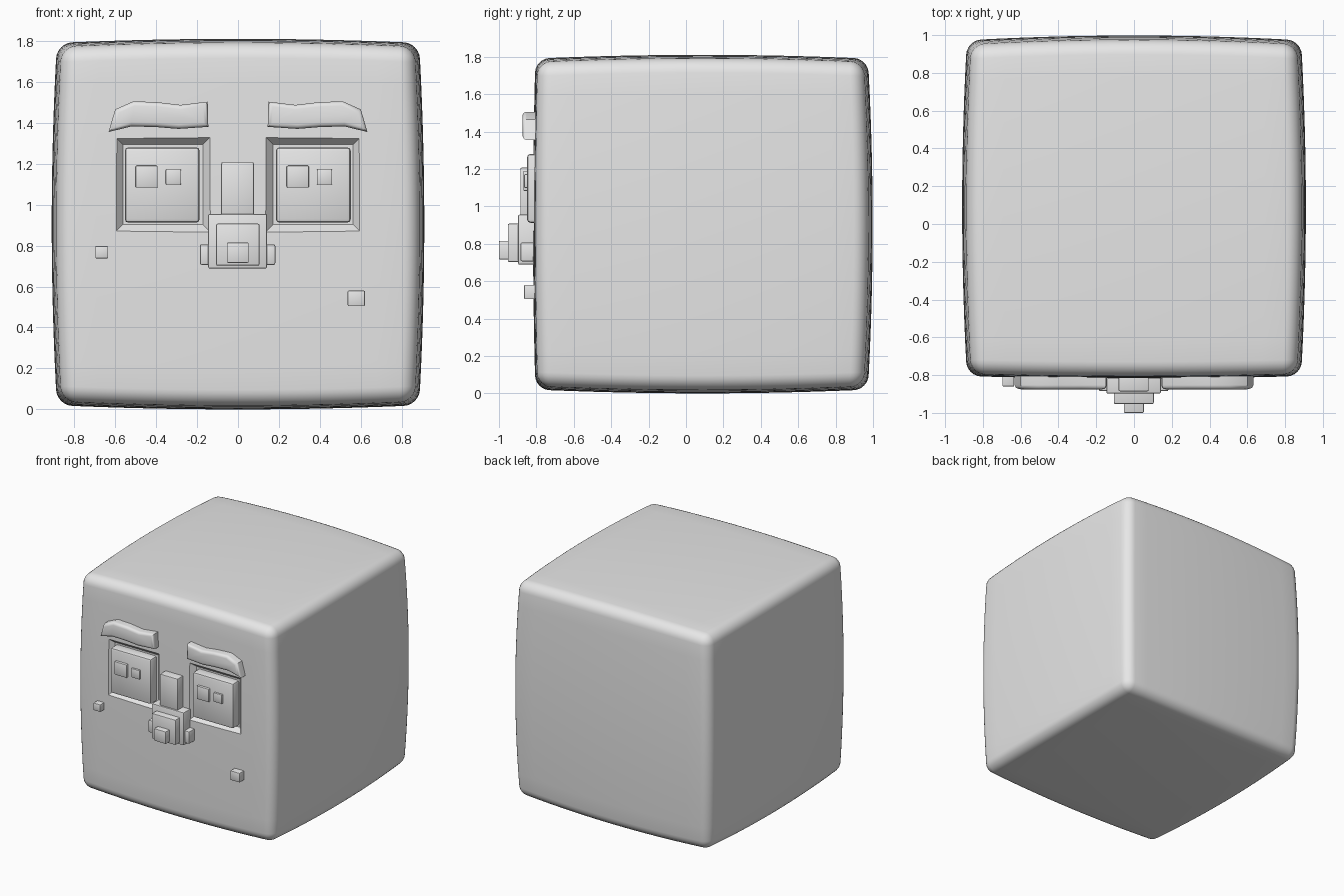
import bpy, bmesh, math
from mathutils import Vector

if "Cube" in bpy.data.objects:
    bpy.data.objects.remove(bpy.data.objects["Cube"])

grey = bpy.data.materials.new("plain_grey")
grey.diffuse_color = (0.8, 0.8, 0.8, 1)
grey.use_nodes = True
grey.node_tree.nodes["Principled BSDF"].inputs["Base Color"].default_value = grey.diffuse_color


def finish(bm, name):
    bmesh.ops.recalc_face_normals(bm, faces=bm.faces)
    me = bpy.data.meshes.new(name)
    bm.to_mesh(me)
    bm.free()
    me.materials.append(grey)
    ob = bpy.data.objects.new(name, me)
    bpy.context.collection.objects.link(ob)
    return ob


def smooth(ob, angle=35):
    bpy.ops.object.select_all(action='DESELECT')
    ob.select_set(True)
    bpy.context.view_layer.objects.active = ob
    bpy.ops.object.shade_smooth_by_angle(angle=math.radians(angle))


def block(name, x, z, front, bevel=0.008, back=-0.74):
    """Bevelled box given x range, z range and front depth."""
    bm = bmesh.new()
    bmesh.ops.create_cube(bm, size=1)
    for v in bm.verts:
        v.co = (x[v.co.x > 0], back if v.co.y > 0 else front, z[v.co.z > 0])
    bmesh.ops.bevel(bm, geom=bm.edges[:], offset=bevel, segments=2,
                    profile=0.5, affect='EDGES')
    ob = finish(bm, name)
    smooth(ob)
    return ob


# Head: rounded cube with slightly bulging sides
R = 0.085


def spread(t):
    a = abs(t)
    if a <= 0.7:
        s = a / 0.7 * (1 - R)
    else:
        s = 1 - R + R * math.tan((a - 0.7) / 0.3 * math.pi / 4)
    return math.copysign(s, t)


bm = bmesh.new()
bmesh.ops.create_cube(bm, size=2)
bmesh.ops.subdivide_edges(bm, edges=bm.edges[:], cuts=19, use_grid_fill=True)
for v in bm.verts:
    p = Vector([spread(c) for c in v.co])
    core = Vector([max(R - 1, min(1 - R, c)) for c in p])
    p = core + (p - core).normalized() * R
    x, y, z = p
    k = 0.028
    ky = 0.014 if y < 0 else k
    v.co = (0.91 * x * (1 - k * (y * y + z * z)),
            0.09 + 0.908 * y * (1 - ky * (x * x + z * z)),
            0.905 + 0.905 * z * (1 - k * 0.8 * (x * x + y * y)))
head = finish(bm, "head")

# Eye sockets: tapered recesses cut into the face
for side in (-1, 1):
    bm = bmesh.new()
    bmesh.ops.create_cube(bm, size=2)
    for v in bm.verts:
        h = 0.195 if v.co.y > 0 else 0.255
        v.co = (side * 0.367 + h * v.co.x,
                -0.775 if v.co.y > 0 else -0.845, 1.098 + h * v.co.z)
    cutter = finish(bm, "socket_cutter")
    mod = head.modifiers.new("socket", 'BOOLEAN')
    mod.operation = 'DIFFERENCE'
    mod.solver = 'EXACT'
    mod.object = cutter
    bpy.ops.object.select_all(action='DESELECT')
    head.select_set(True)
    bpy.context.view_layer.objects.active = head
    bpy.ops.object.modifier_apply(modifier="socket")
    bpy.data.objects.remove(cutter)
smooth(head)

# Eyes, each with a large and a small square on the same side
for side, cx in (("left", -0.37), ("right", 0.368)):
    block(side + "_eye", (cx - 0.183, cx + 0.183), (0.912, 1.28), -0.85, 0.018)
    block(side + "_pupil", (cx - 0.13, cx - 0.022), (1.083, 1.19), -0.87, 0.005)
    block(side + "_glint", (cx + 0.017, cx + 0.092), (1.098, 1.172), -0.865, 0.005)

# Nose
block("nose_bridge", (-0.082, 0.078), (0.93, 1.207), -0.886)
block("nose_base", (-0.146, 0.142), (0.688, 0.955), -0.898)
block("nose_middle", (-0.107, 0.105), (0.702, 0.907), -0.953)
block("nose_tip", (-0.054, 0.052), (0.716, 0.815), -1.0, 0.005)
block("left_nostril", (-0.186, -0.12), (0.706, 0.806), -0.885)
block("right_nostril", (0.12, 0.182), (0.706, 0.806), -0.885)

# Moles
block("left_mole", (-0.697, -0.634), (0.738, 0.798), -0.86, 0.005)
block("right_mole", (0.536, 0.62), (0.504, 0.58), -0.866, 0.005)

# Eyebrows: curved outline extruded from the face, rounded front rim
brow_top = [(0.148, 1.503), (0.28, 1.487), (0.39, 1.5), (0.51, 1.505), (0.6, 1.465)]
brow_low = [(0.632, 1.355), (0.52, 1.382), (0.40, 1.379), (0.29, 1.37), (0.145, 1.38)]
for side, s in (("left", -1), ("right", 1)):
    bm = bmesh.new()
    face = bm.faces.new([bm.verts.new((s * x, -0.77, z)) for x, z in brow_top + brow_low])
    out = bmesh.ops.extrude_face_region(bm, geom=[face])["geom"]
    moved = [g for g in out if isinstance(g, bmesh.types.BMVert)]
    bmesh.ops.translate(bm, verts=moved, vec=(0, -0.105, 0))
    rim = [e for e in bm.edges if all(v.co.y < -0.8 for v in e.verts)]
    bmesh.ops.bevel(bm, geom=rim, offset=0.022, segments=3, profile=0.5, affect='EDGES')
    smooth(finish(bm, side + "_eyebrow"), 40)
